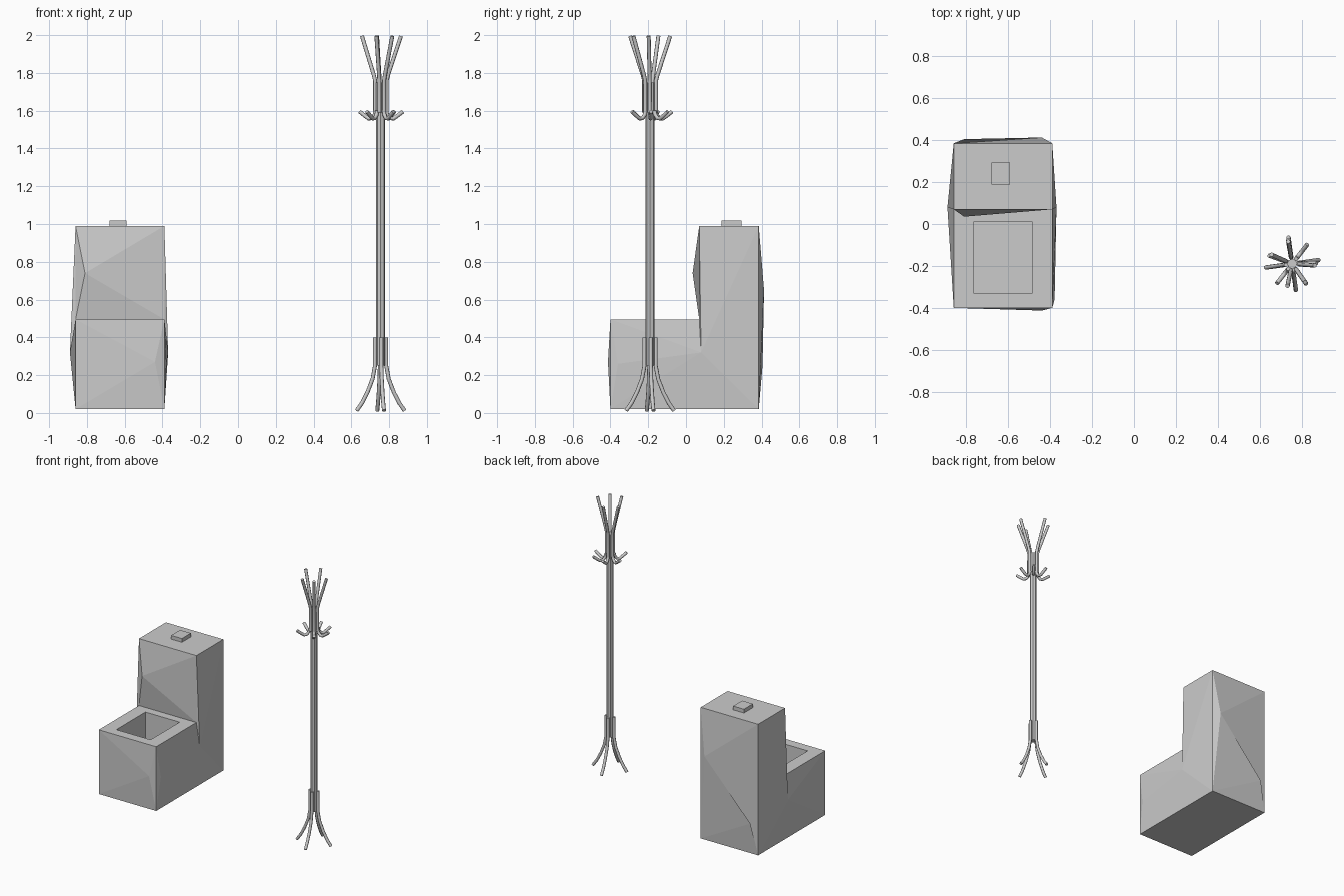
import bpy, bmesh
from math import cos, sin, radians
from mathutils import Vector

if "Cube" in bpy.data.objects:
    bpy.data.objects.remove(bpy.data.objects["Cube"])


def mesh_object(name, bm):
    bmesh.ops.recalc_face_normals(bm, faces=bm.faces[:])
    me = bpy.data.meshes.new(name)
    bm.to_mesh(me)
    bm.free()
    ob = bpy.data.objects.new(name, me)
    bpy.context.collection.objects.link(ob)
    return ob


def bulge(bm, face, *points):
    """Poke a face to a pulled-out point, then poke the nearest triangle for each extra point."""
    faces = [face]
    for p in points:
        p = Vector(p)
        f = min(faces, key=lambda q: (q.calc_center_median() - p).length)
        faces.remove(f)
        r = bmesh.ops.poke(bm, faces=[f])
        r['verts'][0].co = p
        faces += r['faces']


# Toilet body: L profile extruded sideways
X0, X1 = -0.86, -0.39
profile = [(-0.40, 0.02), (0.385, 0.02), (0.385, 0.99),
           (0.07, 0.99), (0.07, 0.495), (-0.40, 0.495)]
bm = bmesh.new()
left = [bm.verts.new((X0, y, z)) for y, z in profile]
right = [bm.verts.new((X1, y, z)) for y, z in profile]
left_face, right_face = bm.faces.new(left), bm.faces.new(right)
strip = []
for i in range(6):
    j = (i + 1) % 6
    strip.append(bm.faces.new((left[i], left[j], right[j], right[i])))

# Bowl opening in the seat top
seat = strip[4]
hole = bmesh.ops.inset_region(bm, faces=[seat], thickness=0.05)
cx, cy = (-0.765, -0.485), (-0.33, 0.01)
mid = seat.calc_center_median()
for v in seat.verts:
    v.co = (cx[v.co.x > mid.x], cy[v.co.y > mid.y], 0.495)
floor = bmesh.ops.extrude_discrete_faces(bm, faces=[seat])['faces'][0]
bmesh.ops.translate(bm, verts=floor.verts[:], vec=(0, 0, -0.3))

# Uneven faceted sides
bulge(bm, left_face, (-0.89, 0.08, 0.32))
bulge(bm, right_face, (-0.37, 0.08, 0.32), (-0.379, -0.36, 0.26))
bulge(bm, strip[1], (-0.44, 0.413, 0.65), (-0.81, 0.405, 0.25))
bulge(bm, strip[3], (-0.81, 0.035, 0.74))
bulge(bm, strip[5], (-0.44, -0.413, 0.27))
mesh_object("toilet_body", bm)

# Flush button
bm = bmesh.new()
bmesh.ops.create_cube(bm, size=1)
bmesh.ops.scale(bm, vec=(0.088, 0.105, 0.035), verts=bm.verts[:])
bmesh.ops.translate(bm, vec=(-0.635, 0.24, 1.0), verts=bm.verts[:])
mesh_object("flush_button", bm)

# Coat stand
CX, CY = 0.755, -0.19
bm = bmesh.new()
bmesh.ops.create_cone(bm, cap_ends=True, segments=8, radius1=0.024,
                      radius2=0.024, depth=1.5)
bmesh.ops.translate(bm, vec=(CX, CY, 1.0), verts=bm.verts[:])
mesh_object("stand_pole", bm)


def rods(name, path, angles, radius=0.0105):
    """Bent round rods following an (outward, height) path, one per angle."""
    cu = bpy.data.curves.new(name, 'CURVE')
    cu.dimensions = '3D'
    cu.bevel_depth = radius
    cu.bevel_resolution = 2
    cu.use_fill_caps = True
    for a in map(radians, angles):
        sp = cu.splines.new('POLY')
        sp.points.add(len(path) - 1)
        for pt, (r, z) in zip(sp.points, path):
            pt.co = (CX + r * cos(a), CY + r * sin(a), z, 1)
    tmp = bpy.data.objects.new(name + "_curve", cu)
    bpy.context.collection.objects.link(tmp)
    bpy.context.view_layer.update()
    me = bpy.data.meshes.new_from_object(
        tmp.evaluated_get(bpy.context.evaluated_depsgraph_get()))
    bpy.data.objects.remove(tmp)
    ob = bpy.data.objects.new(name, me)
    bpy.context.collection.objects.link(ob)


# Four splayed legs
rods("stand_legs", [(0.03, 0.40), (0.03, 0.25), (0.043, 0.18),
                    (0.07, 0.11), (0.098, 0.055), (0.128, 0.012)],
     [8 + 90 * k for k in range(4)])
# Flared upper rods
rods("upper_rods", [(0.032, 1.59), (0.032, 1.76), (0.04, 1.79), (0.108, 1.995)],
     [-4, 100, 156, 258, 305])
# Coat hooks
rods("coat_hooks", [(0.03, 1.60), (0.035, 1.578), (0.05, 1.56),
                    (0.068, 1.558), (0.085, 1.57), (0.118, 1.595)],
     [2, 52, 100, 160, 232, 305])
